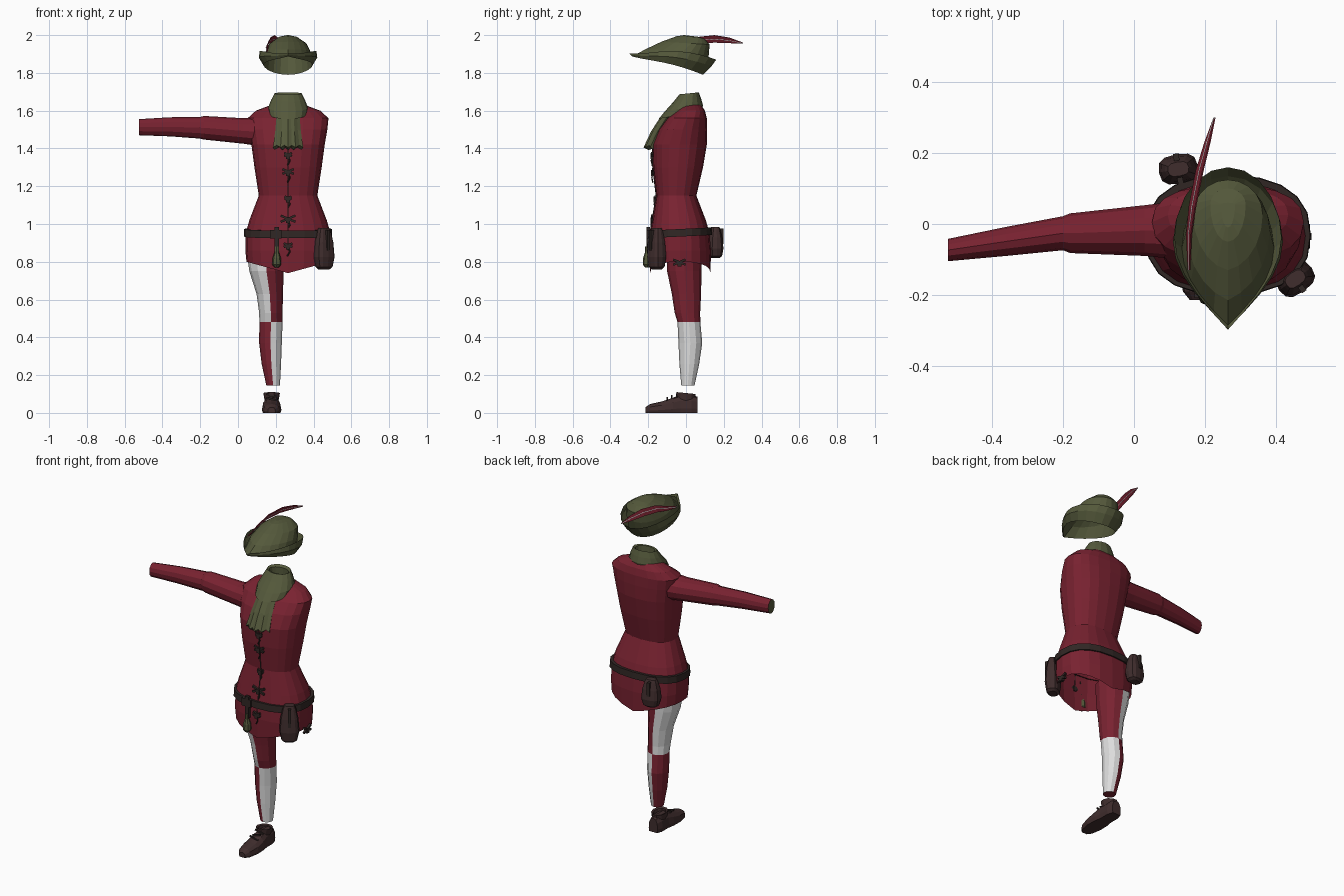
import bpy, math
from math import sin, cos, pi, radians
from mathutils import Vector, Matrix

if "Cube" in bpy.data.objects:
    bpy.data.objects.remove(bpy.data.objects["Cube"])


def material(name, *rgb):
    m = bpy.data.materials.new(name)
    m.use_nodes = True
    m.diffuse_color = (*rgb, 1)
    m.node_tree.nodes["Principled BSDF"].inputs["Base Color"].default_value = (*rgb, 1)
    return m


RED = material("wine red cloth", .19, .016, .03)
OLIVE = material("olive cloth", .09, .1, .044)
WHITE = material("white cloth", .72, .72, .72)
LEATHER = material("brown leather", .05, .026, .026)
DARK = material("dark strap", .03, .02, .018)
CX = .265  # body centre line


def mesh_object(name, verts, faces, mats, index=None):
    me = bpy.data.meshes.new(name)
    me.from_pydata(verts, [], faces)
    for m in mats:
        me.materials.append(m)
    for k, poly in enumerate(me.polygons):
        poly.material_index = index[k] if index else 0
    ob = bpy.data.objects.new(name, me)
    bpy.context.collection.objects.link(ob)
    return ob


def ring(axis, pos, a0, a1, b0, b1, n=16, power=2.0, tilt=0.0):
    """Superellipse across the axis, bounded by a0..a1 and b0..b1."""
    pts = []
    for j in range(n):
        t = 2 * pi * j / n
        c, s = cos(t), sin(t)
        e = 2 / power
        a = (a0 + a1) / 2 + (a1 - a0) / 2 * math.copysign(abs(c) ** e, c)
        b = (b0 + b1) / 2 + (b1 - b0) / 2 * math.copysign(abs(s) ** e, s)
        p = pos + tilt * b
        pts.append(Vector({"z": (a, b, p), "x": (p, a, b), "y": (a, p, b)}[axis]))
    return pts


def loft(name, rings, mats, cap_start=False, cap_end=False, rule=None, cap_index=0):
    n = len(rings[0])
    faces, index = [], []
    for i in range(len(rings) - 1):
        for j in range(n):
            k = (j + 1) % n
            faces.append((i * n + j, i * n + k, i * n + n + k, i * n + n + j))
            index.append(rule(i, j) if rule else 0)
    if cap_start:
        faces.append(tuple(reversed(range(n))))
        index.append(cap_index)
    if cap_end:
        faces.append(tuple(range(len(rings) * n - n, len(rings) * n)))
        index.append(cap_index)
    return mesh_object(name, [v for r in rings for v in r], faces, mats, index)


def body_ring(z, half, front, back, **kw):
    return ring("z", z, CX - half, CX + half, front, back, **kw)


def bar(name, center, size, mat, spin=(0, 0, 0)):
    rot = Matrix.Rotation(spin[2], 3, "Z") @ Matrix.Rotation(spin[1], 3, "Y") @ Matrix.Rotation(spin[0], 3, "X")
    verts = [Vector(center) + rot @ Vector((x * size[0], y * size[1], z * size[2]))
             for x in (-.5, .5) for y in (-.5, .5) for z in (-.5, .5)]
    faces = [(0, 1, 3, 2), (4, 6, 7, 5), (0, 4, 5, 1), (2, 3, 7, 6), (0, 2, 6, 4), (1, 5, 7, 3)]
    return mesh_object(name, verts, faces, [mat])


def cord(name, points, radius, mat):
    cu = bpy.data.curves.new(name, "CURVE")
    cu.dimensions = "3D"
    cu.bevel_depth = radius
    cu.bevel_resolution = 1
    sp = cu.splines.new("POLY")
    sp.points.add(len(points) - 1)
    for p, co in zip(sp.points, points):
        p.co = (*co, 1)
    cu.materials.append(mat)
    ob = bpy.data.objects.new(name, cu)
    bpy.context.collection.objects.link(ob)


# Coat body: height, half width, front, back
coat = [(.775, .22, -.19, .13), (.86, .226, -.195, .132), (.95, .225, -.19, .125),
        (1.02, .205, -.178, .105), (1.15, .155, -.157, .055), (1.3, .178, -.175, .09),
        (1.42, .194, -.178, .11), (1.5, .208, -.145, .112), (1.56, .214, -.1, .11),
        (1.6, .17, -.05, .1), (1.63, .09, -.03, .08)]
rings = [body_ring(*r, n=20, power=2.4) for r in coat]
for v in rings[0]:  # hem hangs lower at front and back, higher at the sides
    v.z += .025 - .06 * (1 - abs(v.x - CX) / .22)
loft("coat", rings, [RED])

# Sleeve on the right arm: position, front, back, low, high
arm = [(.13, -.1, .065, 1.41, 1.565), (.03, -.09, .053, 1.425, 1.56), (-.18, -.082, .03, 1.447, 1.572),
       (-.2, -.074, .022, 1.452, 1.567), (-.36, -.09, -.008, 1.464, 1.565), (-.525, -.105, -.042, 1.47, 1.555)]
loft("sleeve", [ring("x", *r, n=12) for r in arm], [RED, OLIVE], cap_end=True, cap_index=1)

# Cowl collar with a rolled inner edge
loft("collar", [body_ring(1.585, .1, -.145, .085, tilt=.2), body_ring(1.615, .107, -.11, .09, tilt=.15),
                body_ring(1.655, .09, -.065, .08, tilt=.1), body_ring(1.69, .072, -.035, .068, tilt=.1),
                body_ring(1.685, .06, -.025, .055), body_ring(1.63, .06, -.02, .055)], [OLIVE])

# Pleated neck scarf hanging in front
cols = 9
verts, faces = [], []
for z, y, half in [(1.63, -.07, .05), (1.56, -.14, .062), (1.49, -.185, .068), (1.405, -.225, .08)]:
    for j in range(cols):
        u = 2 * j / (cols - 1) - 1
        verts.append((CX + u * half, y + .035 * u * u + (j % 2) * .012, z + .012 * (j % 2)))
for i in range(3):
    for j in range(cols - 1):
        a = i * cols + j
        faces.append((a, a + cols, a + cols + 1, a + 1))
scarf = mesh_object("neck_scarf", verts, faces, [OLIVE])
mod = scarf.modifiers.new("thickness", "SOLIDIFY")
mod.thickness, mod.offset = .03, -1

# Belt
loft("belt", [body_ring(z, .226 + g, -.193 - g, .13 + g, n=20, power=2.4, tilt=.05)
              for z, g in [(.935, 0), (.935, .008), (.975, .006), (.975, -.012)]], [DARK])


# Pouches
def pouch(name, x, y, top, height, turn):
    shape = [(0, .03, .022), (.06, .045, .035), (.3, .056, .042), (.65, .05, .036), (.9, .038, .026), (1, .03, .02)]
    rings = [ring("z", top - height + f * height, -a, a, -b, b, n=12, power=2.8) for f, a, b in shape]
    m = Matrix.Translation((x, y, 0)) @ Matrix.Rotation(radians(turn), 4, "Z")
    for r in rings:
        for v in r:
            v.xyz = m @ v
    loft(name, rings, [LEATHER], True, True)
    for s in (-1, 1):  # flap strap on both faces
        bar(name + "_strap", m @ Vector((0, s * .034, top - height * .3)), (.016, .02, height * .5), DARK,
            (0, 0, radians(turn)))


pouch("front_pouch", .455, -.155, .98, .22, 35)
pouch("back_pouch", .125, .155, .985, .165, 10)


# Coat ties
def tie(name, x, y, z, width, spin=0.0):
    for s in (-1, 1):
        bar(name, (x, y, z + .008), (width, .012, .012), DARK, (0, s * .4, spin))
    bar(name + "_knot", (x, y, z), (.02, .018, .03), DARK, (0, 0, spin))


for z, y, w in [(1.36, -.178, .045), (1.27, -.175, .065), (1.13, -.162, .04), (1.02, -.18, .085), (.88, -.198, .05)]:
    tie("coat_tie", CX, y, z, w)
    cord("tie_end", [(CX, y, z), (CX + .01, y - .006, z - .025), (CX - .004, y, z - .05)], .004, DARK)
tie("side_tie", CX + .226, -.035, .79, .07, pi / 2)
cord("front_seam", [(CX, front - .001, z) for z, _, front, _ in coat[1:7]], .003, DARK)

# Hanging flask on a strap
bar("flask_strap", (.205, -.2, .92), (.025, .018, .13), DARK)
bar("flask_loop", (.2, -.198, .945), (.06, .02, .045), DARK)
loft("flask", [ring("z", z, .205 - r, .205 + r, -.205 - r, -.205 + r, n=8)
               for z, r in [(.77, .012), (.785, .024), (.82, .022), (.85, .012), (.88, .012)]], [OLIVE], True, True)

# Parti-coloured hose: height, inner and outer edge, front, back
leg = [(.145, .15, .222, -.025, .045), (.26, .125, .228, -.035, .07), (.37, .112, .232, -.04, .086),
       (.48, .113, .236, -.045, .076), (.53, .112, .236, -.06, .075), (.63, .098, .238, -.075, .08),
       (.75, .06, .242, -.1, .082), (.86, .045, .245, -.1, .085)]
n = 12


def hose_color(i, j):
    inner = cos(2 * pi * (j + .5) / n) > 0
    return int(inner == (i < 3))


loft("hose_leg", [ring("z", *r, n=n) for r in leg], [RED, WHITE], True, rule=hose_color)

# Shoe, lofted from toe to heel with a flattened sole
shoe = []
for y, half, top in [(-.215, .02, .03), (-.19, .04, .047), (-.13, .052, .06), (-.07, .05, .08),
                     (-.03, .042, .095), (.03, .042, .095), (.062, .03, .085)]:
    r = ring("y", y, .178 - half, .178 + half, -top * .5, top, n=12, power=2.4)
    for v in r:
        v.z = max(v.z, 0)
    shoe.append(r)
loft("shoe", shoe, [LEATHER], True, True)
loft("shoe_cuff", [ring("z", z, .178 - a, .178 + a, -.01 - b, .01 + b, n=10, tilt=-.1)
                   for z, a, b in [(.06, .036, .04), (.105, .044, .042), (.1, .034, .032), (.07, .03, .03)]], [LEATHER])
for k in range(3):
    bar("shoe_lace", (.178, -.05 - .025 * k, .093 - .01 * k), (.055, .008, .008), DARK, (0, .25 * (-1) ** k, 0))


# Pointed hat
def hat_ring(half, front, back, zf, zb, bulge, point):
    pts, m = [], 20
    mid = (front + back) / 2 + .03
    for j in range(m):
        t = 2 * pi * j / m
        u = cos(t)  # one at the front, minus one at the back
        if u > 0:
            u = u * (1 - point) + point * (1 - 2 * min(t, 2 * pi - t) / pi)
        y = mid + u * ((front - mid) if u > 0 else (mid - back))
        f = (y - front) / (back - front)
        pts.append(Vector((CX + half * sin(t), y, zf + (zb - zf) * f + bulge * sin(t) ** 2)))
    return pts


fold = hat_ring(.13, -.285, .09, 1.887, 1.79, .012, .9)
loft("hat_brim", [fold, hat_ring(.155, -.295, .135, 1.896, 1.835, .02, 1),
                  hat_ring(.15, -.298, .16, 1.904, 1.87, .03, 1)], [OLIVE])
loft("hat_crown", [fold, hat_ring(.118, -.215, .12, 1.925, 1.89, .01, .4), hat_ring(.098, -.13, .125, 1.965, 1.95, 0, .2),
                   hat_ring(.05, -.05, .1, 1.994, 1.98, .004, 0), hat_ring(.02, -.01, .06, 2, 1.992, 0, 0)],
     [OLIVE], cap_end=True)

# Feather: flat vane with a pale quill
path = [(.155, -.13, 1.915, .004), (.155, -.03, 1.945, .013), (.165, .05, 1.97, .018),
        (.185, .15, 1.98, .019), (.207, .23, 1.972, .014), (.227, .3, 1.958, .002)]
verts = [(x + s * w * .5, y, z + s * w) for x, y, z, w in path for s in (-1, 1)]
vane = mesh_object("feather", verts, [(2 * i, 2 * i + 1, 2 * i + 3, 2 * i + 2) for i in range(len(path) - 1)], [RED])
mod = vane.modifiers.new("thickness", "SOLIDIFY")
mod.thickness, mod.offset = .004, 0
cord("feather_quill", [p[:3] for p in path], .003, WHITE)
